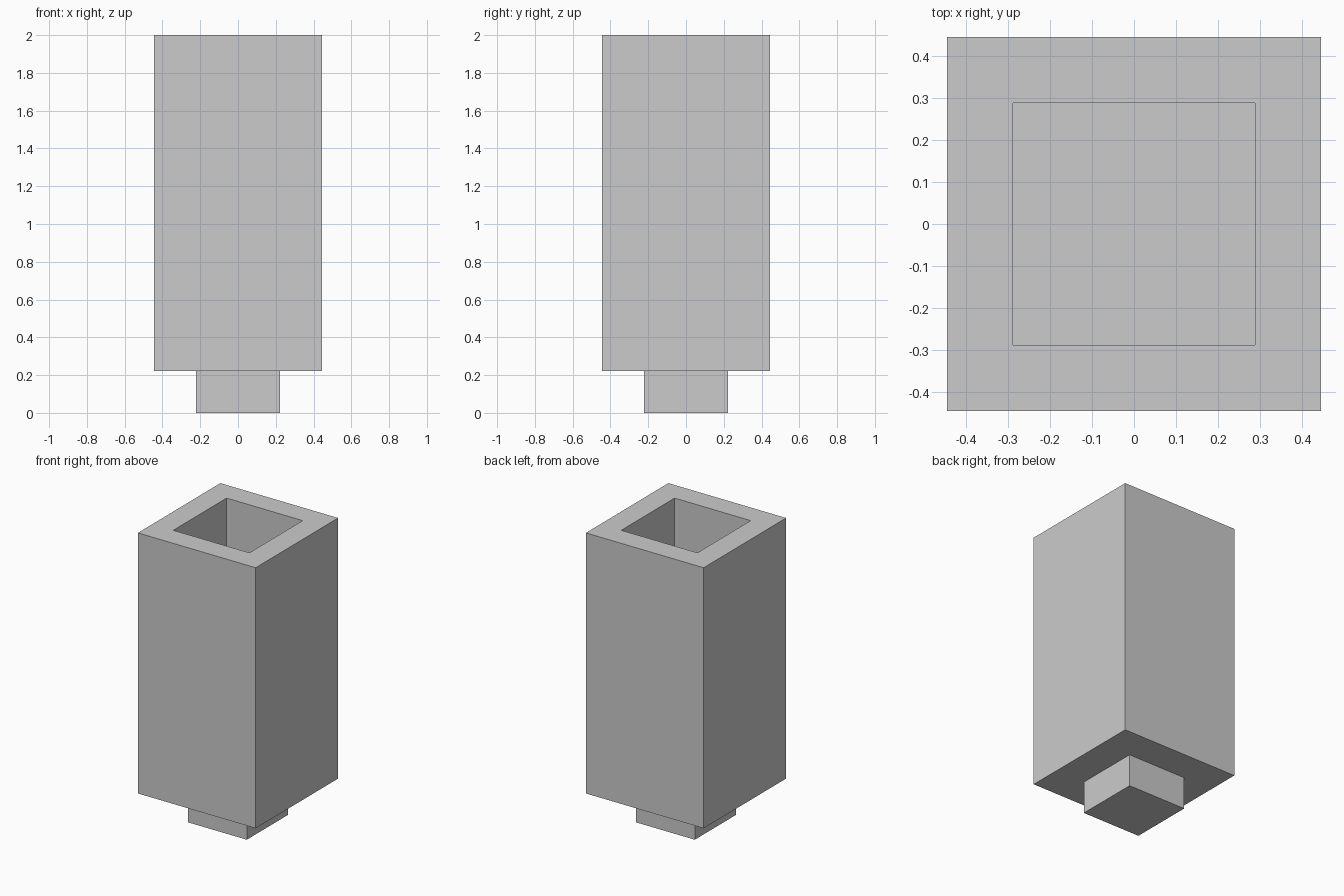
import bpy, bmesh
from mathutils import Vector

if "Cube" in bpy.data.objects:
    bpy.data.objects.remove(bpy.data.objects["Cube"])

U = 2 / 9  # the model sits on a regular unit grid, nine units tall

grey = bpy.data.materials.new("light grey")
grey.diffuse_color = (0.6, 0.6, 0.6, 1)
grey.use_nodes = True
grey.node_tree.nodes["Principled BSDF"].inputs["Base Color"].default_value = grey.diffuse_color


def box(name, width, z0, z1):
    """Square box centred on the z axis."""
    bm = bmesh.new()
    bmesh.ops.create_cube(bm, size=1)
    bmesh.ops.scale(bm, vec=(width, width, z1 - z0), verts=bm.verts)
    bmesh.ops.translate(bm, vec=(0, 0, (z0 + z1) / 2), verts=bm.verts)
    me = bpy.data.meshes.new(name)
    bm.to_mesh(me)
    bm.free()
    me.materials.append(grey)
    ob = bpy.data.objects.new(name, me)
    bpy.context.collection.objects.link(ob)
    return ob


# Hollow square body: inset the top face and push it down into a deep well
body = box("hollow_body", 4 * U, U, 9 * U)
bm = bmesh.new()
bm.from_mesh(body.data)
top = max(bm.faces, key=lambda f: f.calc_center_median().z)
bmesh.ops.inset_region(bm, faces=[top], thickness=U)
well = bmesh.ops.extrude_discrete_faces(bm, faces=[top])["faces"][0]
bmesh.ops.translate(bm, vec=Vector((0, 0, -7 * U)), verts=well.verts)
bmesh.ops.recalc_face_normals(bm, faces=bm.faces)
bm.to_mesh(body.data)
bm.free()

# Square peg underneath
box("bottom_peg", 2 * U, 0, U)
